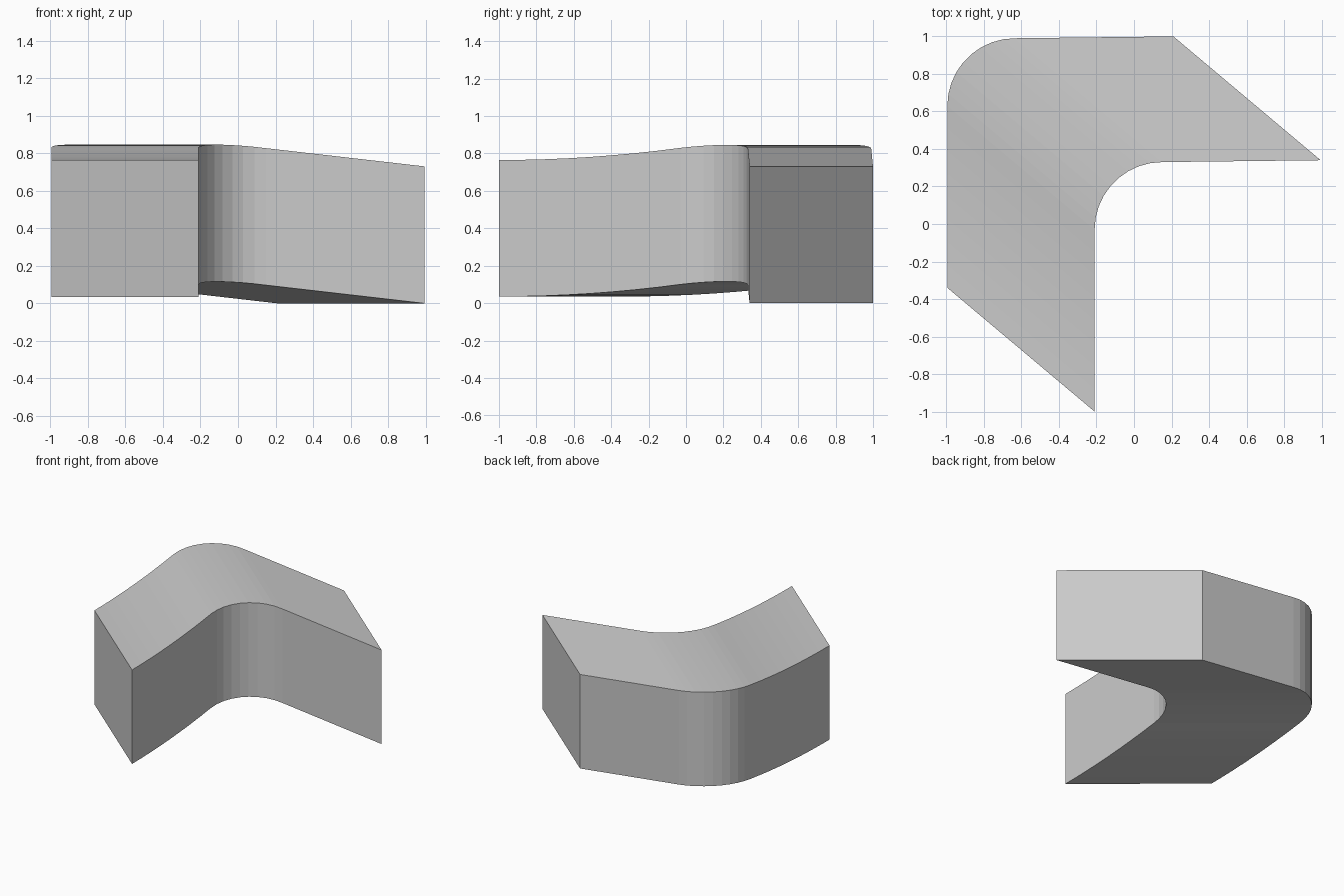
import bpy
import bmesh
from math import cos, sin, pi
from mathutils import Vector

cube = bpy.data.objects.get("Cube")
if cube:
    bpy.data.objects.remove(cube, do_unlink=True)

HEIGHT = 0.73
SWEEP = Vector((-0.785, 0.66, 0))
RADIUS = 0.36
LEG_STEPS, ARC_STEPS = 8, 9
INNER_X, BEND_Y = -0.21, -0.03


def grey_material():
    mat = bpy.data.materials.new("light grey")
    mat.use_nodes = True
    colour = (0.6, 0.6, 0.6, 1)
    mat.diffuse_color = colour
    mat.node_tree.nodes["Principled BSDF"].inputs["Base Color"].default_value = colour
    return mat


def lower_inner_edge():
    """Path along the inner wall: gently rising leg, domed bend, straight falling leg."""
    path = []
    for i in range(LEG_STEPS):
        t = i / LEG_STEPS
        path.append(Vector((INNER_X, -1 + (BEND_Y + 1) * t, 0.035 + 0.065 * t * t)))
    for i in range(ARC_STEPS + 1):
        t = i / ARC_STEPS
        a = pi / 2 * t
        path.append(Vector((INNER_X + RADIUS * (1 - cos(a)),
                            BEND_Y + RADIUS * sin(a),
                            0.1 - 0.003 * t + 0.07 * t * (1 - t))))
    path.append(Vector((0.995, 0.34, 0)))
    return path


# Raise the path into a wall, then sweep the wall sideways into a solid
bm = bmesh.new()
verts = [bm.verts.new(p) for p in lower_inner_edge()]
edges = [bm.edges.new(pair) for pair in zip(verts, verts[1:])]
wall = bmesh.ops.extrude_edge_only(bm, edges=edges)["geom"]
bmesh.ops.translate(bm, vec=(0, 0, HEIGHT),
                    verts=[g for g in wall if isinstance(g, bmesh.types.BMVert)])
solid = bmesh.ops.extrude_face_region(bm, geom=bm.faces[:], use_keep_orig=True)["geom"]
bmesh.ops.translate(bm, vec=SWEEP,
                    verts=[g for g in solid if isinstance(g, bmesh.types.BMVert)])
bmesh.ops.recalc_face_normals(bm, faces=bm.faces[:])

mesh = bpy.data.meshes.new("bent_block")
bm.to_mesh(mesh)
bm.free()
mesh.materials.append(grey_material())
block = bpy.data.objects.new("bent_block", mesh)
bpy.context.collection.objects.link(block)
